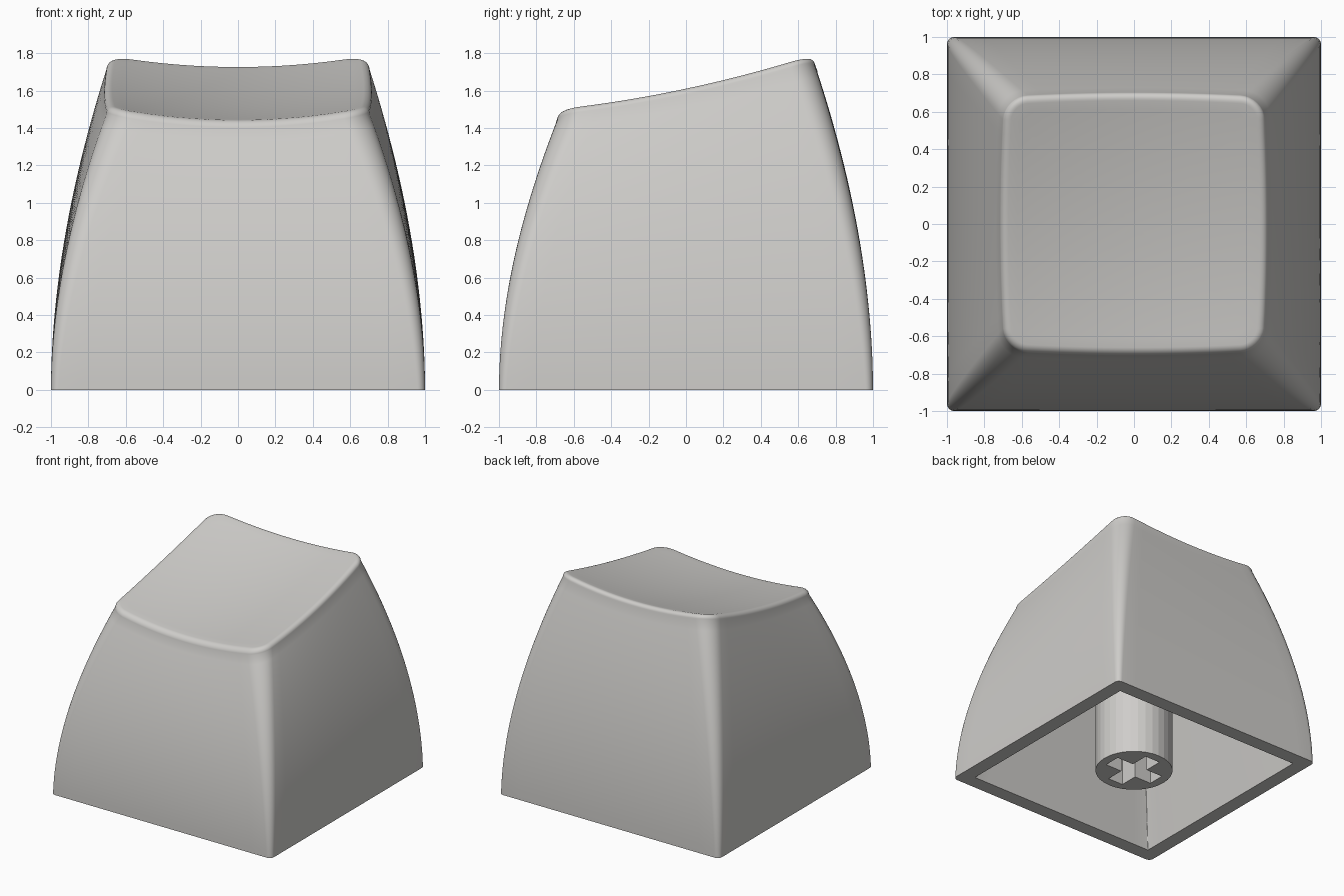
import bpy, bmesh, math

if "Cube" in bpy.data.objects:
    bpy.data.objects.remove(bpy.data.objects["Cube"])

mat = bpy.data.materials.new("warm light grey")
mat.diffuse_color = (0.62, 0.61, 0.59, 1)
mat.use_nodes = True
mat.node_tree.nodes["Principled BSDF"].inputs["Base Color"].default_value = mat.diffuse_color


def finish(bm, name, smooth=True):
    bmesh.ops.recalc_face_normals(bm, faces=bm.faces)
    me = bpy.data.meshes.new(name)
    bm.to_mesh(me)
    bm.free()
    me.materials.append(mat)
    ob = bpy.data.objects.new(name, me)
    bpy.context.collection.objects.link(ob)
    if smooth:
        bpy.ops.object.select_all(action='DESELECT')
        ob.select_set(True)
        bpy.context.view_layer.objects.active = ob
        bpy.ops.object.shade_smooth_by_angle(angle=math.radians(32))
    return ob


def outline(a, r, bulge=0.0, ysc=1.0, k=8, m=14):
    """Rounded square of half size a, corner radius r, sides bowed outwards."""
    pts = []
    for c in range(4):
        t0 = c * math.pi / 2
        cx, cy = ((1, 1), (-1, 1), (-1, -1), (1, -1))[c]
        for i in range(k + 1):
            t = t0 + i / k * math.pi / 2
            pts.append((cx * (a - r) + r * math.cos(t), cy * (a - r) + r * math.sin(t)))
        nx, ny = ((-1, 1), (-1, -1), (1, -1), (1, 1))[c]
        t = t0 + math.pi / 2
        e = (nx * (a - r) + r * math.cos(t), ny * (a - r) + r * math.sin(t))
        s = pts[-1]
        for i in range(1, m):
            f = i / m
            pts.append((s[0] + (e[0] - s[0]) * f, s[1] + (e[1] - s[1]) * f))
    return [(x * (1 - bulge * (y / a) ** 2), ysc * y * (1 - bulge * (x / a) ** 2))
            for x, y in pts]


def dish(x, y):
    """Height of the tilted, scooped top."""
    return 1.546 + 0.213 * y + 0.085 * y * y + 0.14 * x * x


# Cap shell: one closed skin, from inner ceiling round the rim to the dished top
EDGE = 0.045
TOP, RAD, BULGE, YSC = 0.717, 0.13, 0.03, 0.982
top = outline(TOP, RAD, BULGE, YSC)
rings = []
ceiling = outline(0.58, 0.006)
rings.append([(x, y, 1.32 + 0.17 * y) for x, y in ceiling])
rings.append([(x, y, 0) for x, y in outline(0.88, 0.006)])
N = 24
for i in range(N + 1):
    s = i / N
    ring = outline(1 - (1 - TOP) * s ** 1.9, 0.04 + (RAD - 0.04) * s,
                   BULGE * s * s, 1 - (1 - YSC) * s * s)
    rings.append([(x, y, s * (dish(*t) - EDGE)) for (x, y), t in zip(ring, top)])
for i in range(1, 8):
    p = i / 7 * math.pi / 2
    d = EDGE * (1 - math.cos(p))
    ring = outline(TOP - d, RAD - d, BULGE, YSC)
    rings.append([(x, y, dish(x, y) - EDGE + EDGE * math.sin(p)) for x, y in ring])
rim = ring
for i in range(1, 14):
    q = 1 - i / 14
    rings.append([(x * q, y * q, dish(x * q, y * q)) for x, y in rim])

bm = bmesh.new()
vs = [[bm.verts.new(p) for p in r] for r in rings]
n = len(top)
for a, b in zip(vs, vs[1:]):
    for j in range(n):
        bm.faces.new((a[j], a[(j + 1) % n], b[(j + 1) % n], b[j]))
bm.faces.new(vs[0])
tip = bm.verts.new((0, 0, dish(0, 0)))
for j in range(n):
    bm.faces.new((vs[-1][j], vs[-1][(j + 1) % n], tip))
finish(bm, "cap_shell")

# Round mounting stem with a cross-shaped socket
bm = bmesh.new()
SEG, R, H, DEPTH = 32, 0.30, 1.36, 0.45
L, W = 0.225, 0.07
bmesh.ops.create_cone(bm, cap_ends=True, segments=SEG, radius1=R, radius2=R, depth=H)
bmesh.ops.translate(bm, verts=bm.verts, vec=(0, 0, H / 2))
stem = finish(bm, "stem", False)

bm = bmesh.new()
quarter = [(L, -W), (L, W), (W, W)]
cross = []
for c in range(4):
    for x, y in quarter:
        for _ in range(c):
            x, y = -y, x
        cross.append((x, y))
face = bm.faces.new([bm.verts.new((x, y, -0.1)) for x, y in cross])
ext = bmesh.ops.extrude_face_region(bm, geom=[face], use_keep_orig=True)
bmesh.ops.translate(bm, vec=(0, 0, DEPTH + 0.1),
                    verts=[g for g in ext["geom"] if isinstance(g, bmesh.types.BMVert)])
cutter = finish(bm, "cross_socket_cutter", False)
cutter.hide_render = True
cutter.hide_viewport = True
cut = stem.modifiers.new("socket", 'BOOLEAN')
cut.operation = 'DIFFERENCE'
cut.solver = 'EXACT'
cut.object = cutter
